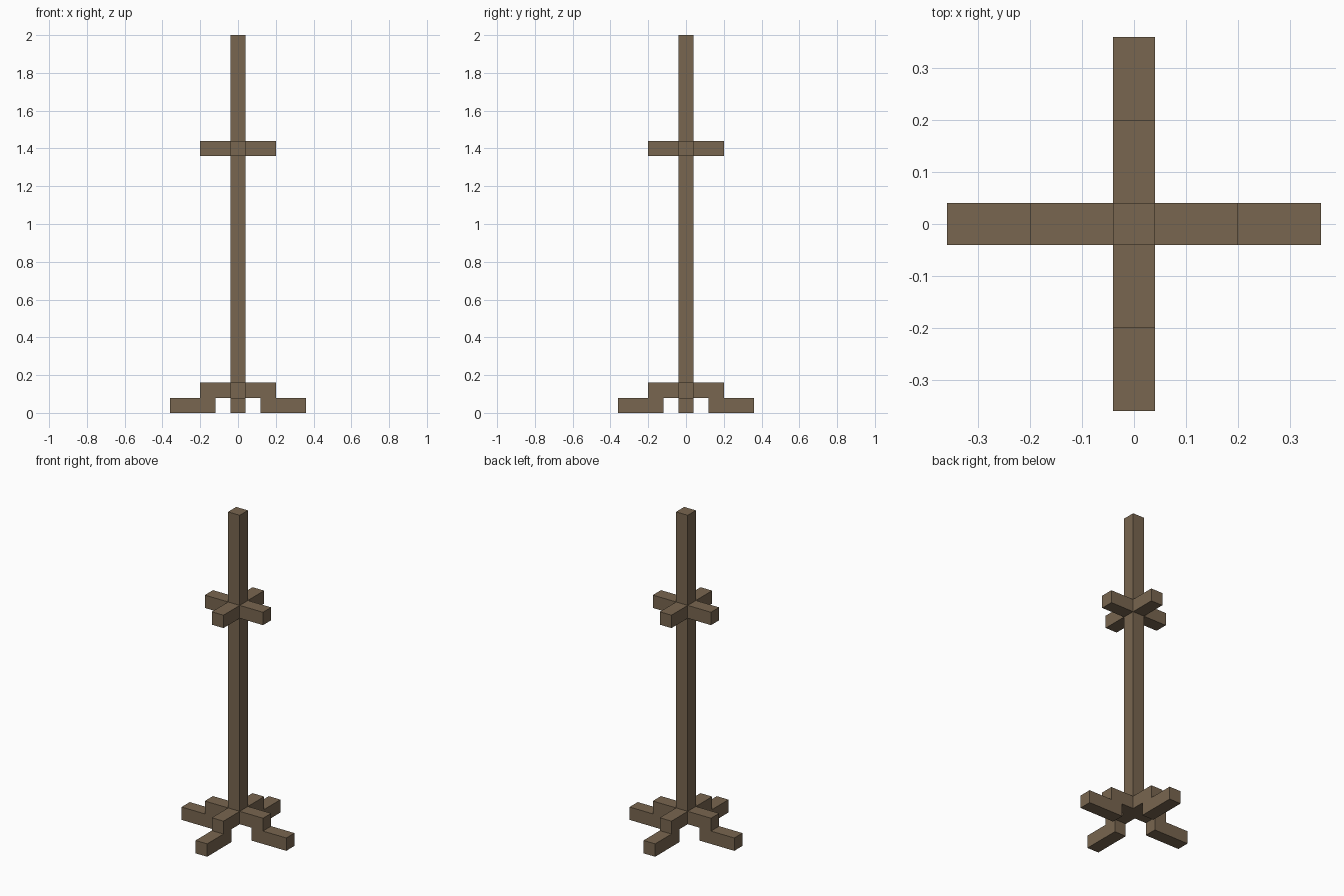
import bpy
import bmesh
from math import pi
from mathutils import Matrix

cube = bpy.data.objects.get("Cube")
if cube:
    bpy.data.objects.remove(cube, do_unlink=True)

# Brown wood
wood = bpy.data.materials.new("brown_wood")
wood.use_nodes = True
colour = (0.19, 0.133, 0.079, 1)
wood.diffuse_color = colour
wood.node_tree.nodes["Principled BSDF"].inputs["Base Color"].default_value = colour

HALF = 0.04  # half the thickness of every beam


def beam(name, profile, turn=0.0):
    """Extrude an x-z profile to the beam thickness, then turn it about z."""
    bm = bmesh.new()
    face = bm.faces.new([bm.verts.new((x, -HALF, z)) for x, z in profile])
    extruded = bmesh.ops.extrude_face_region(bm, geom=[face])["geom"]
    verts = [g for g in extruded if isinstance(g, bmesh.types.BMVert)]
    bmesh.ops.translate(bm, verts=verts, vec=(0, 2 * HALF, 0))
    bmesh.ops.recalc_face_normals(bm, faces=bm.faces)
    bm.transform(Matrix.Rotation(turn, 4, "Z"))
    mesh = bpy.data.meshes.new(name)
    bm.to_mesh(mesh)
    bm.free()
    mesh.materials.append(wood)
    obj = bpy.data.objects.new(name, mesh)
    bpy.context.collection.objects.link(obj)
    return obj


def rectangle(x0, x1, z0, z1):
    return [(x0, z0), (x1, z0), (x1, z1), (x0, z1)]


# Upright post, ending flush with the underside of the leg joints
beam("post", rectangle(-HALF, HALF, 0.08, 2.0))

# Stepped legs and hanging pegs, one of each per side
leg_profile = [(HALF, 0.08), (0.12, 0.08), (0.12, 0), (0.36, 0),
               (0.36, 0.08), (0.2, 0.08), (0.2, 0.16), (HALF, 0.16)]
for i, side in enumerate(("left", "back", "right", "front")):
    beam(side + "_leg", leg_profile, i * pi / 2)
    beam(side + "_peg", rectangle(HALF, 0.2, 1.36, 1.44), i * pi / 2)
